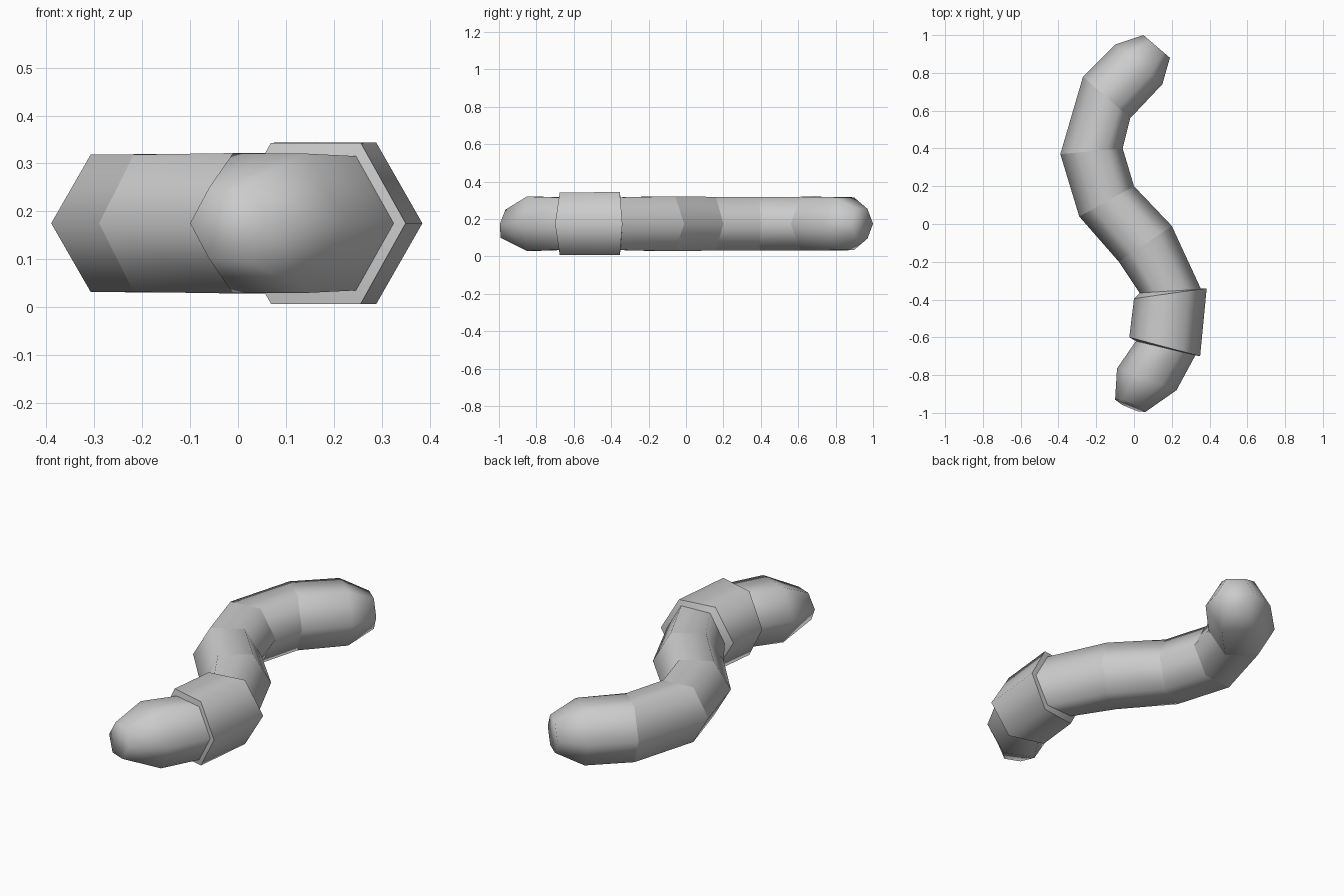
import bpy, bmesh, math
from mathutils import Vector

if "Cube" in bpy.data.objects:
    bpy.data.objects.remove(bpy.data.objects["Cube"])

MID_Z = 0.175   # height of the centre line


def tube(name, rings, cap_start=False, cap_end=False, sharp=(), lean=None):
    """Skin hexagonal rings given as (left x, left y, right x, right y)."""
    bm = bmesh.new()
    loops = []
    for i, (lx, ly, rx, ry) in enumerate(rings):
        left, right = Vector((lx, ly, MID_Z)), Vector((rx, ry, MID_Z))
        centre, side = (left + right) / 2, (right - left) / 2
        tilt = lean.get(i, 0) if lean else 0
        loop = []
        for k in range(6):
            a = math.radians(60 * k)
            up = Vector((0, tilt * math.sin(a), side.length * math.sin(a)))
            loop.append(bm.verts.new(centre + side * math.cos(a) + up))
        loops.append(loop)
    for a, b in zip(loops, loops[1:]):
        for k in range(6):
            n = (k + 1) % 6
            bm.faces.new((a[k], a[n], b[n], b[k]))
    if cap_start:
        bm.faces.new(loops[0])
    if cap_end:
        bm.faces.new(loops[-1])
    for f in bm.faces:
        f.smooth = True
    # crisp creases around chosen rings
    for i in sharp:
        for k in range(6):
            bm.edges.get((loops[i][k], loops[i][(k + 1) % 6])).smooth = False
    bmesh.ops.recalc_face_normals(bm, faces=bm.faces)
    mesh = bpy.data.meshes.new(name)
    bm.to_mesh(mesh)
    bm.free()
    obj = bpy.data.objects.new(name, mesh)
    bpy.context.collection.objects.link(obj)
    return obj


# Rings where the body enters and leaves the raised band
band_back = (0.03, -0.365, 0.355, -0.345)
band_front = (0.01, -0.62, 0.325, -0.695)

# Winding rear body with a blunt tail
tube("rear_body", [
    (0.05, 1.00, 0.19, 0.88),
    (-0.10, 0.95, 0.15, 0.74),
    (-0.27, 0.78, -0.02, 0.56),
    (-0.39, 0.37, -0.06, 0.40),
    (-0.29, 0.04, 0.00, 0.20),
    (-0.08, -0.20, 0.20, -0.01),
    band_back,
], cap_start=True, sharp=(2, 3, 4, 5))

# Raised band with stepped ends
band = tube("saddle_band", [
    band_back,
    (0.00, -0.395, 0.385, -0.34),
    (-0.025, -0.60, 0.35, -0.70),
    band_front,
], sharp=(1, 2))
# open ring: make sure its faces point outward
bm = bmesh.new()
bm.from_mesh(band.data)
bm.normal_update()
top = max(bm.faces, key=lambda f: f.calc_center_median().z)
if top.normal.z < 0:
    bmesh.ops.reverse_faces(bm, faces=bm.faces)
    bm.to_mesh(band.data)
bm.free()

# Tapered head, tip leaning back at the top
tube("head", [
    band_front,
    (-0.09, -0.765, 0.225, -0.88),
    (-0.10, -0.93, 0.06, -0.995),
], cap_end=True, lean={2: 0.015})
